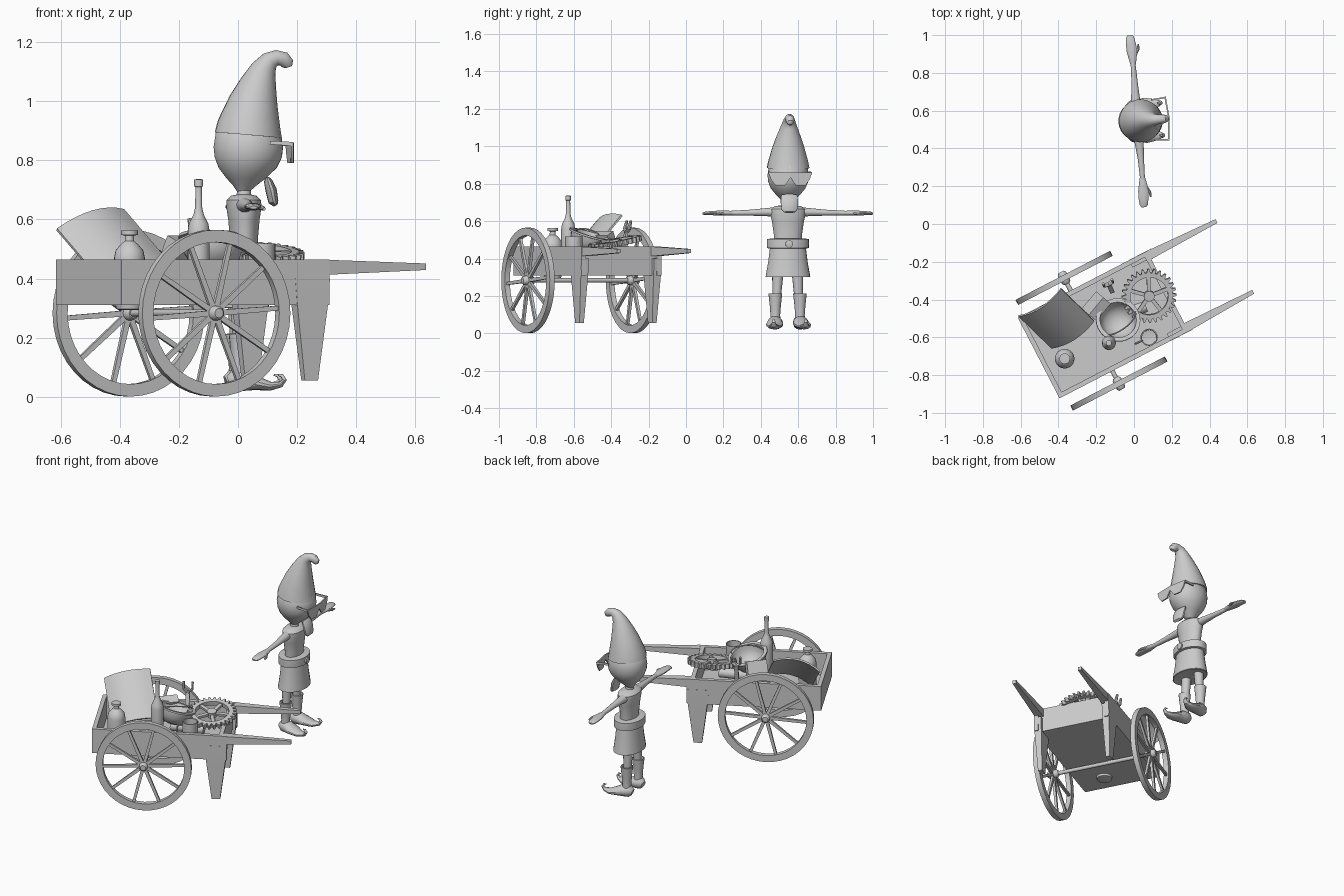
import bpy, bmesh, math
from mathutils import Vector, Matrix

grey = bpy.data.materials.new("plain grey")
grey.diffuse_color = (0.6, 0.6, 0.6, 1)
T = lambda x, y, z: Matrix.Translation((x, y, z))
R = lambda deg, ax: Matrix.Rotation(math.radians(deg), 4, ax)
S = lambda x, y, z: Matrix.Diagonal((x, y, z, 1))
W = Matrix()


def finish(name, bm, M, angle=35):
    bmesh.ops.recalc_face_normals(bm, faces=bm.faces)
    me = bpy.data.meshes.new(name)
    bm.to_mesh(me)
    bm.free()
    me.transform(M)
    me.materials.append(grey)
    ob = bpy.data.objects.new(name, me)
    bpy.context.collection.objects.link(ob)
    bpy.ops.object.select_all(action='DESELECT')
    ob.select_set(True)
    bpy.context.view_layer.objects.active = ob
    bpy.ops.object.shade_smooth_by_angle(angle=math.radians(angle))
    return ob


def skin(name, rings, M):
    """Join equal rings of points into a capped surface."""
    bm = bmesh.new()
    vs = [[bm.verts.new(p) for p in r] for r in rings]
    n = len(rings[0])
    for a, b in zip(vs, vs[1:]):
        for k in range(n):
            bm.faces.new((a[k], a[(k + 1) % n], b[(k + 1) % n], b[k]))
    bm.faces.new(vs[0][::-1])
    bm.faces.new(vs[-1])
    return finish(name, bm, M)


def lathe(name, prof, M, n=24):
    return skin(name, [[(r * math.cos(k * math.tau / n), r * math.sin(k * math.tau / n), z)
                        for k in range(n)] for r, z in prof], M)


def tube(name, pts, side, M, n=14):
    """Sweep along (x, y, z, half width along side, half height); n=4 is rectangular."""
    P = [Vector(p[:3]) for p in pts]
    f = math.sqrt(2) if n == 4 else 1
    rings = []
    for i, p in enumerate(P):
        t = (P[min(i + 1, len(P) - 1)] - P[max(i - 1, 0)]).normalized()
        s = Vector(side)
        s = (s - t * s.dot(t)).normalized()
        u = t.cross(s)
        ang = [(k + .5) * math.tau / n for k in range(n)]
        rings.append([p + s * math.cos(a) * pts[i][3] * f + u * math.sin(a) * pts[i][4] * f for a in ang])
    return skin(name, rings, M)


def box(name, x0, x1, y0, y1, z0, z1, M):
    return skin(name, [[(x0, y0, z), (x1, y0, z), (x1, y1, z), (x0, y1, z)] for z in (z0, z1)], M)


def ring(name, outer, inner, h, n, M):
    """Flat ring about z; outer(k) gives the outer radius at step k."""
    bm = bmesh.new()
    loops = []
    for k in range(n):
        c, s = math.cos(k * math.tau / n), math.sin(k * math.tau / n)
        loops.append([bm.verts.new((r * c, r * s, z)) for r, z in
                      ((outer(k), -h), (outer(k), h), (inner, h), (inner, -h))])
    for k in range(n):
        a, b = loops[k], loops[(k + 1) % n]
        for j in range(4):
            bm.faces.new((a[j], b[j], b[(j + 1) % 4], a[(j + 1) % 4]))
    return finish(name, bm, M)


# ---- cart: x runs towards the handles, origin under the axle
C = T(-.225, -.565, 0) @ R(27.4, 'Z')
box("cart_floor", -.30, .45, -.22, .22, .31, .325, C)
box("back_board", -.315, -.29, -.24, .24, .31, .465, C)
box("front_board", .43, .455, -.22, .22, .31, .465, C)
for s in (-1, 1):
    y0, y1 = sorted((s * .215, s * .24))
    box("side_board", -.29, .478, y0, y1, .31, .465, C)
    tube("handle", [(.45, s * .215, .438, .025, .026), (.855, s * .211, .44, .011, .011)], (0, 1, 0), C, 4)
    tube("front_leg", [(.413, s * .219, .40, .022, .066), (.413, s * .219, .31, .022, .058),
                       (.413, s * .219, .055, .013, .025)], (0, 1, 0), C, 4)
    # wheel
    H = C @ T(0, s * .315, .283) @ R(90, 'X')
    ring("wheel_rim", lambda k: .282, .24, .015, 40, H)
    lathe("wheel_hub", [(.016, -.035), (.024, -.025), (.026, 0), (.024, .025), (.016, .035)], H, 16)
    for k in range(10):
        tube("spoke", [(.015, 0, 0, .008, .010), (.245, 0, 0, .007, .008)], (0, 0, 1), H @ R(4 + 36 * k, 'Z'), 4)
lathe("axle", [(.012, -.34), (.012, .34)], C @ T(0, 0, .283) @ R(90, 'X'), 14)

# ---- load: curved lid leaning in the back corner
A, B = Vector((-.612, -.49, .57)), Vector((-.385, -.345, .635))
d, nrm = Vector((.175, -.17, -.205)), Vector((.2, -.66, .72))
arc = [A.lerp(B, i / 8) + nrm * .04 * 4 * (i / 8) * (1 - i / 8) for i in range(9)]
prof = arc + [p - nrm * .01 for p in arc[::-1]]
skin("curved_lid", [prof, [p + d for p in prof]], W)

# flask and bottle
lathe("flask", [(.03, .293), (.045, .297), (.052, .33), (.052, .47), (.047, .495), (.03, .515), (.016, .527),
                (.015, .545), (.028, .548), (.028, .562), (.012, .563)], T(-.367, -.713, 0))
lathe("bottle", [(.034, .33), (.037, .34), (.037, .56), (.033, .585), (.018, .615), (.012, .64), (.011, .71),
                 (.015, .712), (.015, .735), (.008, .736)], T(-.133, -.63, 0))
# bowl, cup, with open insides
lathe("bowl", [(.03, -.09), (.07, -.075), (.1, -.035), (.107, 0), (.118, .002), (.118, .012), (.097, .012),
               (.09, -.03), (.06, -.065), (.02, -.078)], T(-.085, -.51, .52) @ R(-16, 'X') @ R(6, 'Y'), 32)
tube("bowl_handle", [(.1 * math.cos(a), 0, .02 + .05 * math.sin(a), .004, .004)
                     for a in [i * math.pi / 12 for i in range(13)]], (0, 1, 0),
     T(-.085, -.51, .515) @ R(35, 'Z') @ R(50, 'X'), 8)
lathe("cup", [(.042, .33), (.046, .34), (.046, .518), (.04, .518), (.038, .36), (.01, .355)], T(.08, -.6, 0))
tube("cup_handle", [(-.04, 0, .49, .006, .006), (-.075, 0, .485, .006, .006), (-.08, 0, .44, .006, .006),
                    (-.04, 0, .43, .006, .006)], (0, 1, 0), T(.08, -.6, 0) @ R(25, 'Z'), 8)

# gear
G = T(.08, -.38, .485) @ R(10, 'X') @ R(4, 'Y')
ring("gear", lambda k: .145 if k % 4 < 2 else .124, .1, .014, 112, G)
lathe("gear_hub", [(.028, -.018), (.028, .018)], G, 20)
for k in range(5):
    tube("gear_spoke", [(.02, 0, 0, .008, .010), (.105, 0, 0, .008, .010)], (0, 0, 1), G @ R(72 * k + 20, 'Z'), 4)

# wrench standing up, and a small block
K = T(-.115, -.36, .36) @ R(25, 'Z') @ R(-14, 'X')
tube("wrench_shaft", [(0, 0, 0, .012, .006), (0, 0, .19, .012, .006)], (1, 0, 0), K, 4)
for s in (-1, 1):
    tube("wrench_jaw", [(0, 0, .185, .012, .007), (s * .026, 0, .205, .012, .007), (s * .026, 0, .25, .007, .007)],
         (0, 1, 0), K, 8)
box("small_block", -.06, .06, -.028, .028, -.06, .06, T(-.2, -.435, .48) @ R(50, 'Z') @ R(25, 'X'))
lathe("floor_roll", [(.03, -.1), (.03, .1)], T(-.03, -.47, .4) @ R(20, 'Z') @ R(90, 'Y'), 16)

# ---- figure: faces +x, arms spread along y
F = T(.02, .545, 0) @ R(4.7, 'Z')
tube("hat", [(.015, 0, .885, .114, .114), (.018, 0, .92, .107, .107), (.033, 0, 1.0, .084, .083),
             (.05, 0, 1.06, .062, .062), (.068, 0, 1.11, .042, .043), (.088, 0, 1.137, .031, .032),
             (.112, 0, 1.147, .025, .026), (.135, 0, 1.142, .024, .025), (.148, 0, 1.127, .019, .022),
             (.152, 0, 1.115, .01, .012)], (0, 1, 0), F, 24)
head = [(-.002, .695, .022), (.003, .715, .04), (.008, .74, .068), (.013, .775, .099), (.015, .81, .114),
        (.015, .845, .118), (.015, .895, .110), (.015, .93, .08)]
n = 28
skin("head", [[(cx + r * math.cos(k * math.tau / n), .94 * r * math.sin(k * math.tau / n), z)
               for k in range(n)] for cx, z, r in head], F)
lathe("neck", [(.03, .66), (.024, .69), (.022, .73)], F, 16)

# chin beard and angular glasses
tube("chin_beard", [(.108, 0, .648, .03, .008), (.1, 0, .66, .043, .017), (.092, 0, .70, .048, .019),
                    (.082, 0, .73, .046, .014), (.078, 0, .742, .04, .006)], (0, 1, 0), F, 12)
for s in (-1, 1):
    lens = [(s * .117, .86), (s * .105, .825), (s * .08, .79), (s * .03, .79), (0, .832), (0, .86)]
    skin("glasses_lens", [[(x + .01 - .1 * abs(y), y, z) for y, z in lens] for x in (.152, .16)], F)
    tube("glasses_arm", [(.155, s * .112, .855, .004, .007), (.08, s * .106, .86, .004, .006)], (0, 1, 0), F, 4)

# torso, belt and tunic skirt
lathe("torso", [(.074, .46), (.076, .53), (.086, .60), (.096, .64), (.094, .665), (.07, .68), (.03, .685)],
      F @ S(.62, 1, 1))
lathe("belt", [(.09, .452), (.112, .456), (.113, .48), (.112, .504), (.08, .508)], F @ S(.75, 1, 1))
lathe("skirt", [(.06, .31), (.116, .3), (.12, .302), (.106, .38), (.095, .47)], F @ S(.72, 1, 1))
lathe("belt_buckle", [(.02, 0), (.02, .014), (.014, .016)], F @ T(.078, 0, .478) @ R(90, 'Y'), 16)

for s in (-1, 1):
    # arm, hand, fingers
    tube("arm", [(-.005, s * .07, .648, .028, .026), (-.002, s * .12, .648, .024, .021),
                 (0, s * .2, .645, .017, .016), (0, s * .31, .643, .013, .012)], (1, 0, 0), F)
    tube("hand", [(0, s * .29, .643, .012, .010), (0, s * .325, .643, .02, .013), (0, s * .37, .643, .029, .013),
                  (-.003, s * .41, .643, .027, .011), (-.005, s * .445, .641, .022, .009),
                  (-.005, s * .457, .64, .012, .005)], (1, 0, 0), F)
    tube("thumb", [(.015, s * .35, .643, .009, .009), (.033, s * .38, .638, .008, .008),
                   (.036, s * .405, .635, .005, .005)], (1, 0, 0), F, 8)
    # leg, boot shaft, curled boot foot
    L = F @ T(-.02, s * .052, 0)
    tube("leg", [(0, 0, .34, .032, .032), (0, s * .006, .2, .023, .023), (0, s * .01, .1, .022, .022)], (0, 1, 0), L)
    D = L @ T(0, s * .014, 0) @ R(s * 8, 'Z')
    lathe("boot_shaft", [(.028, .05), (.026, .1), (.03, .15), (.037, .212), (.031, .214), (.025, .17)], D, 16)
    tube("boot_foot", [(-.036, 0, .05, .02, .022), (-.02, 0, .056, .034, .036), (.02, 0, .056, .042, .036),
                       (.065, 0, .045, .046, .022), (.105, 0, .036, .034, .015), (.14, 0, .042, .016, .01),
                       (.152, 0, .058, .01, .008), (.143, 0, .072, .007, .006), (.13, 0, .074, .003, .003)],
         (0, 1, 0), D)
